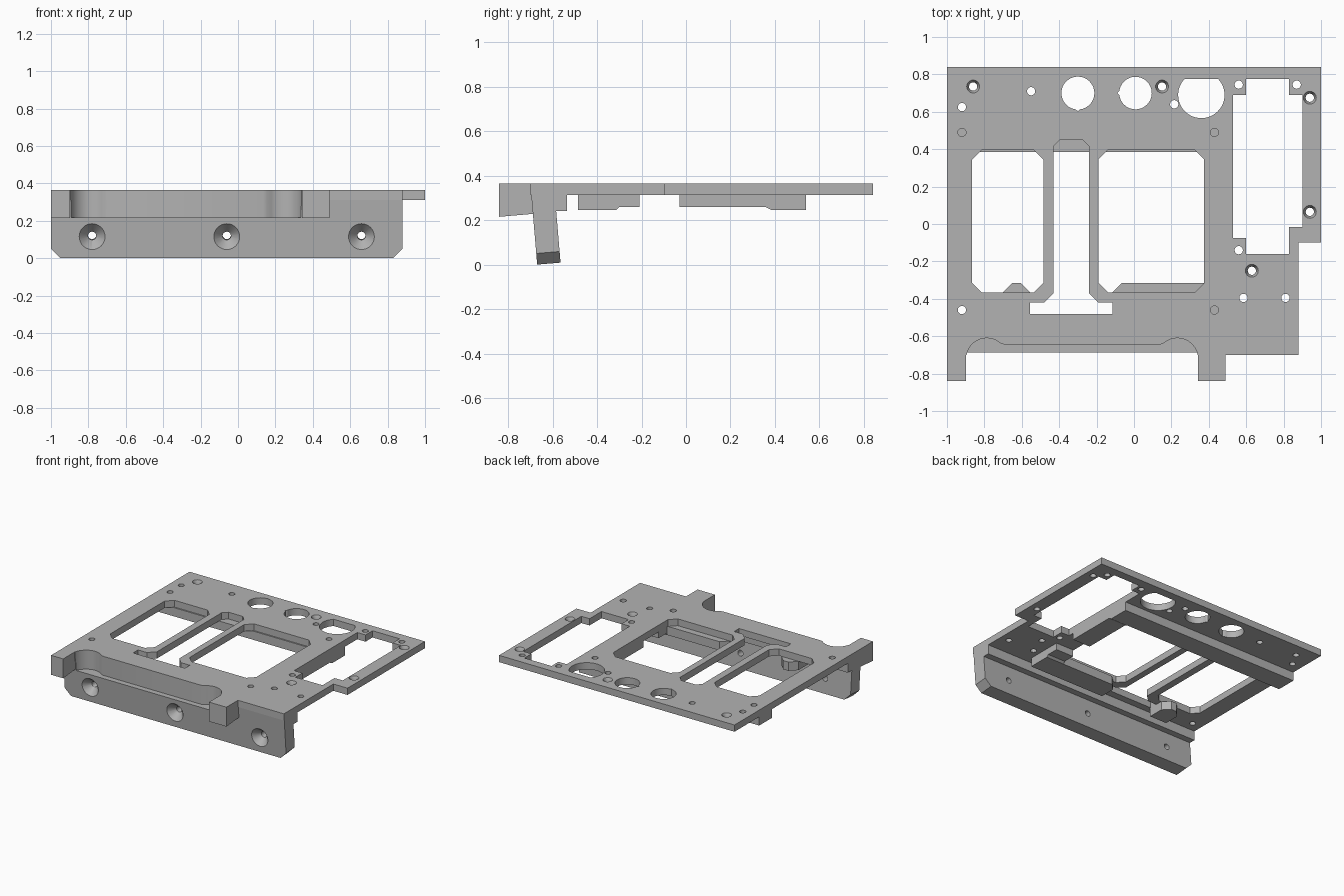
import bpy, bmesh
from math import sin, cos, radians
from mathutils import Matrix, Vector

if "Cube" in bpy.data.objects:
    bpy.data.objects.remove(bpy.data.objects["Cube"], do_unlink=True)

grey = bpy.data.materials.new("satin_grey")
grey.use_nodes = True
grey.diffuse_color = (0.45, 0.45, 0.45, 1)
grey.node_tree.nodes["Principled BSDF"].inputs["Base Color"].default_value = (0.45, 0.45, 0.45, 1)

TOP, UNDER, PAD, RIB = 0.364, 0.312, 0.245, 0.26
TILT = 0.085


def make_object(name, bm):
    bmesh.ops.recalc_face_normals(bm, faces=bm.faces)
    mesh = bpy.data.meshes.new(name)
    bm.to_mesh(mesh)
    bm.free()
    mesh.materials.append(grey)
    ob = bpy.data.objects.new(name, mesh)
    bpy.context.collection.objects.link(ob)
    return ob


def prism(name, outline, low, high, axis="z"):
    """Extrude a closed 2D outline between two positions along an axis."""
    place = {"x": lambda u, v, w: (w, u, v),
             "y": lambda u, v, w: (u, w, v),
             "z": lambda u, v, w: (u, v, w)}[axis]
    bm = bmesh.new()
    base = bm.faces.new([bm.verts.new(place(u, v, low)) for u, v in outline])
    moved = bmesh.ops.extrude_face_region(bm, geom=[base])["geom"]
    shift = Vector(place(0, 0, high - low))
    bmesh.ops.translate(bm, vec=shift, verts=[g for g in moved if isinstance(g, bmesh.types.BMVert)])
    return make_object(name, bm)


def cone(name, centre, r_low, r_high, depth, axis="z"):
    bm = bmesh.new()
    bmesh.ops.create_cone(bm, cap_ends=True, segments=32, radius1=r_low, radius2=r_high, depth=depth)
    if axis == "y":
        bm.transform(Matrix.Rotation(radians(-90), 4, "X"))
    bm.transform(Matrix.Translation(centre))
    return make_object(name, bm)


def cut(target, cutters):
    for cutter in cutters:
        cutter.hide_render = True
        mod = target.modifiers.new("cut", "BOOLEAN")
        mod.operation, mod.solver, mod.object = "DIFFERENCE", "EXACT", cutter
    graph = bpy.context.evaluated_depsgraph_get()
    mesh = bpy.data.meshes.new_from_object(target.evaluated_get(graph))
    target.modifiers.clear()
    target.data = mesh
    for cutter in cutters:
        bpy.data.objects.remove(cutter, do_unlink=True)


def rect(x0, x1, y0, y1):
    return [(x0, y0), (x1, y0), (x1, y1), (x0, y1)]


def chamfered(x0, x1, y0, y1, c):
    return [(x0 + c, y0), (x1 - c, y0), (x1, y0 + c), (x1, y1 - c),
            (x1 - c, y1), (x0 + c, y1), (x0, y1 - c), (x0, y0 + c)]


def arc(cx, cy, r, start, end, steps):
    angles = [radians(start + (end - start) * i / steps) for i in range(steps + 1)]
    return [(cx + r * cos(a), cy + r * sin(a)) for a in angles]


def window(outline):
    return prism("window_cutter", outline, 0.2, 0.5)


def recess():
    half = [(-0.897, -0.95)] + arc(-0.787, -0.72, 0.11, 180, 60, 12) + [(-0.71, -0.64), (-0.69, -0.645)]
    mirrored = [(-0.555 - x, y) for x, y in reversed(half)]
    return prism("recess_cutter", half + mirrored, 0.218, 0.5)


# Flat top plate
plate = prism("top_plate", [(-1, 0.84), (1, 0.84), (1, -0.1), (0.88, -0.1), (0.88, -0.7), (-1, -0.7)],
              UNDER, TOP)

# Windows, central slot and side opening
slot_half = [(-0.275, 0.45), (-0.24, 0.415), (-0.24, -0.37), (-0.19, -0.42), (-0.115, -0.42), (-0.115, -0.48)]
slot = slot_half + [(-0.67 - x, y) for x, y in reversed(slot_half)]
side_opening = [(0.53, 0.69), (0.6, 0.69), (0.6, 0.775), (0.83, 0.775), (0.83, 0.69), (0.9, 0.69),
                (0.9, -0.015), (0.83, -0.015), (0.83, -0.16), (0.6, -0.16), (0.6, -0.075), (0.53, -0.075)]
cutters = [window(chamfered(-0.865, -0.485, -0.365, 0.395, 0.05)),
           window(chamfered(-0.19, 0.375, -0.365, 0.395, 0.05)),
           window(slot), window(side_opening), recess()]

# Round ports, two with key notches and one with a flat
cutters += [window(arc(-0.3, 0.7, 0.088, -82, 262, 40) + [(-0.3, 0.603)]),
            window(arc(0.008, 0.7, 0.087, -172, 172, 40) + [(-0.09, 0.7)]),
            window(arc(0.36, 0.69, 0.124, 137, 403, 36))]

# Small holes and countersunk screw holes
small_holes = [(-0.55, 0.71), (-0.92, 0.625), (-0.92, -0.46), (0.56, 0.745), (0.87, 0.745), (0.215, 0.64),
               (0.56, -0.14), (0.585, -0.395), (0.81, -0.395), (-0.92, 0.49), (0.43, 0.49), (0.43, -0.46)]
screw_holes = [(-0.86, 0.735), (0.15, 0.735), (0.94, 0.675), (0.94, 0.065), (0.63, -0.25)]
for x, y in small_holes + screw_holes:
    cutters.append(cone("hole_cutter", (x, y, 0.34), 0.022, 0.022, 0.2))
for x, y in screw_holes:
    cutters.append(cone("sink_cutter", (x, y, TOP - 0.01), 0.022, 0.037, 0.03))
cut(plate, cutters)

# Leaning front flange with chamfered lower corners
flange = prism("front_flange", [(-0.95, 0), (0.83, 0), (0.88, 0.05), (0.88, 0.35), (-1, 0.35), (-1, 0.05)],
               -0.7, -0.595, "y")
cutters = []
for x in (-0.78, -0.06, 0.66):
    cutters.append(cone("bolt_cutter", (x, -0.65, 0.115), 0.022, 0.022, 0.3, "y"))
    cutters.append(cone("bolt_sink_cutter", (x, -0.675, 0.115), 0.07, 0.022, 0.052, "y"))
cut(flange, cutters)
for v in flange.data.vertices:
    y, z = v.co.y, v.co.z
    v.co.y += (TOP - z) * TILT
    v.co.z += (y + 0.7) * TILT
cut(flange, [recess()])

# Step behind the flange
prism("flange_step", rect(-0.605, -0.535, 0.24, UNDER), -1, 0.88, "x")

# Ears either side of the front recess
ear = [(-0.84, 0.215), (-0.688, 0.228), (-0.7, TOP), (-0.84, TOP)]
prism("right_ear", ear, -1, -0.897, "x")
prism("left_ear", ear, 0.342, 0.49, "x")

# Stiffening bars and pads beneath the plate
prism("back_bar", rect(-1, 0.53, 0.385, 0.54), PAD, UNDER)
prism("front_bar", [(-0.115, -0.485), (0.53, -0.485), (0.53, -0.315), (-0.065, -0.315), (-0.115, -0.365)],
      PAD, UNDER)
prism("small_pad", [(-0.7, -0.485), (-0.555, -0.485), (-0.555, -0.365), (-0.605, -0.315),
                    (-0.65, -0.315), (-0.7, -0.365)], PAD, UNDER)

# Side ribs stepping up from the bars
prism("back_rib", [(-0.03, RIB), (0.355, RIB), (0.385, PAD), (0.385, UNDER), (-0.03, UNDER)], 0.38, 0.53, "x")
prism("front_rib", [(-0.315, PAD), (-0.3, RIB), (-0.21, RIB), (-0.21, UNDER), (-0.315, UNDER)],
      0.38, 0.53, "x")

# Smooth the round walls, keep the machined edges sharp
bpy.ops.object.select_all(action="DESELECT")
for ob in (plate, flange):
    ob.select_set(True)
bpy.context.view_layer.objects.active = plate
bpy.ops.object.shade_smooth_by_angle(angle=radians(30))
